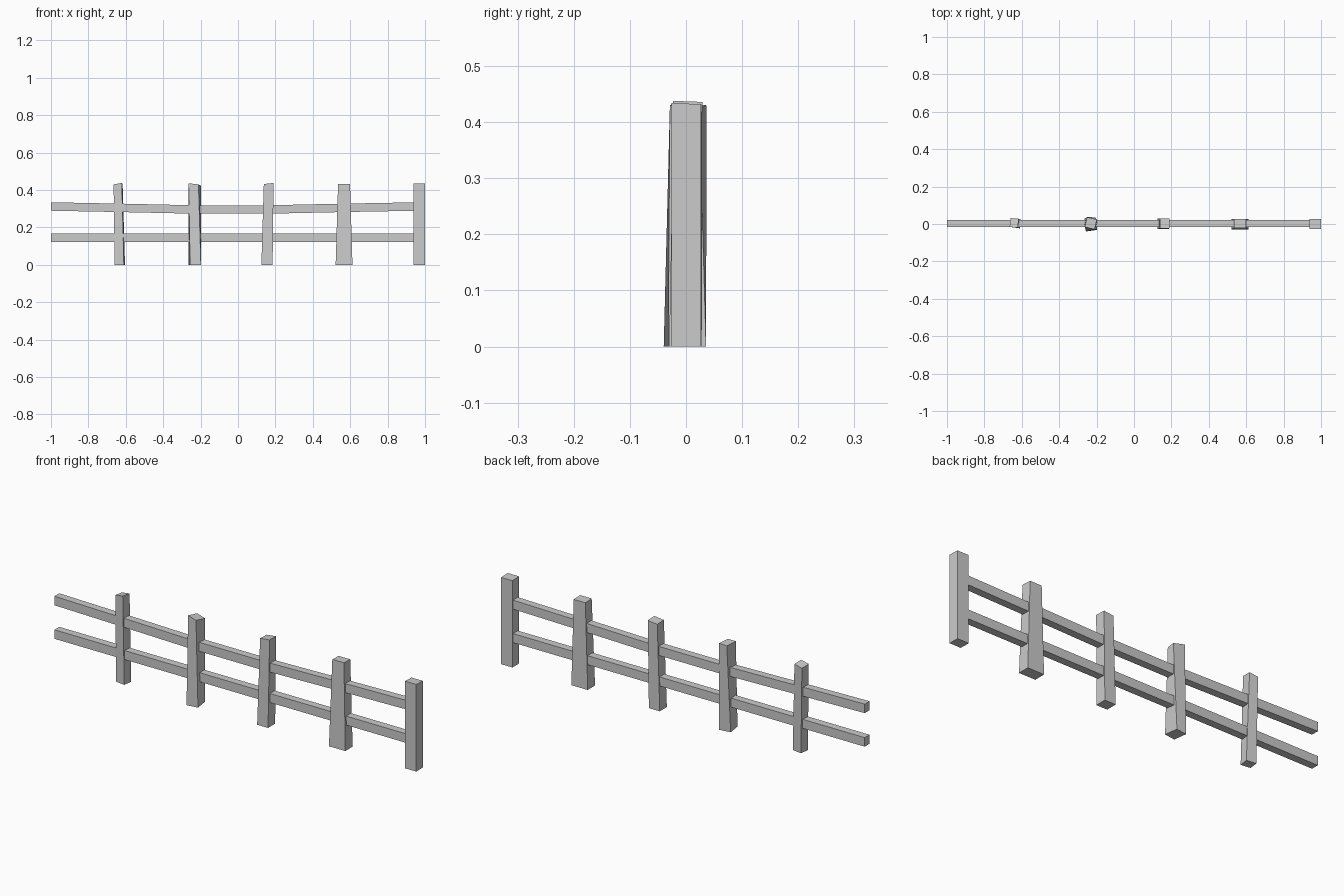
import bpy
from math import sin, cos, radians
from mathutils import Vector

old = bpy.data.objects.get("Cube")
if old:
    bpy.data.objects.remove(old, do_unlink=True)

# Single grey material
GREY = (0.6, 0.6, 0.6, 1)
grey = bpy.data.materials.new("grey_wood")
grey.use_nodes = True
grey.diffuse_color = GREY
grey.node_tree.nodes["Principled BSDF"].inputs["Base Color"].default_value = GREY


def loft(name, rings):
    """Skin a row of four-cornered rings and cap both ends."""
    verts = [p for ring in rings for p in ring]
    faces = [(3, 2, 1, 0), tuple(len(verts) - 4 + i for i in range(4))]
    for r in range(0, len(verts) - 4, 4):
        for i in range(4):
            j = (i + 1) % 4
            faces.append((r + i, r + j, r + 4 + j, r + 4 + i))
    mesh = bpy.data.meshes.new(name)
    mesh.from_pydata(verts, [], faces)
    mesh.materials.append(grey)
    obj = bpy.data.objects.new(name, mesh)
    bpy.context.collection.objects.link(obj)


CORNERS = ((-1, -1), (1, -1), (1, 1), (-1, 1))


def post_ring(x, y, half_x, half_y, turn, z, tilt_x=0, tilt_y=0):
    a = radians(turn)
    ring = []
    for u, v in CORNERS:
        px, py = u * half_x, v * half_y
        ring.append(Vector((x + px * cos(a) - py * sin(a),
                            y + px * sin(a) + py * cos(a),
                            z + u * tilt_x + v * tilt_y)))
    return ring


# Posts: base (x, y, half sizes, turn), then top (same, height and tilts)
posts = {
    "post_1": ((-0.632, 0.003, 0.025, 0.023, -8, 0),
               (-0.641, 0.006, 0.022, 0.024, -5, 0.432, 0.004, -0.002)),
    "post_2": ((-0.232, -0.002, 0.029, 0.034, 8, 0),
               (-0.231, 0.004, 0.027, 0.027, -14, 0.43, -0.003, -0.003)),
    "post_3": ((0.155, 0, 0.03, 0.028, 0, 0),
               (0.164, 0.003, 0.026, 0.026, 0, 0.434, 0.003, -0.001)),
    "post_4": ((0.567, -0.001, 0.045, 0.029, 0, 0),
               (0.567, 0.003, 0.032, 0.025, 0, 0.432, 0, -0.001)),
    "end_post": ((0.969, 0, 0.031, 0.026, 0, 0),
                 (0.969, 0, 0.031, 0.026, 0, 0.433, 0, -0.001)),
}
for name, (base, top) in posts.items():
    loft(name, [post_ring(*base), post_ring(*top)])


# Rails: height at each post; the upper one sags in the middle
def rail(name, path):
    loft(name, [[Vector((x, 0.003 + 0.019 * u, z + 0.0225 * v)) for u, v in CORNERS]
                for x, z in path])


rail("lower_rail", [(-1, 0.145), (0.96, 0.145)])
rail("upper_rail", [(-1, 0.312), (-0.64, 0.305), (-0.23, 0.296), (0.16, 0.296),
                    (0.57, 0.305), (0.96, 0.312)])
